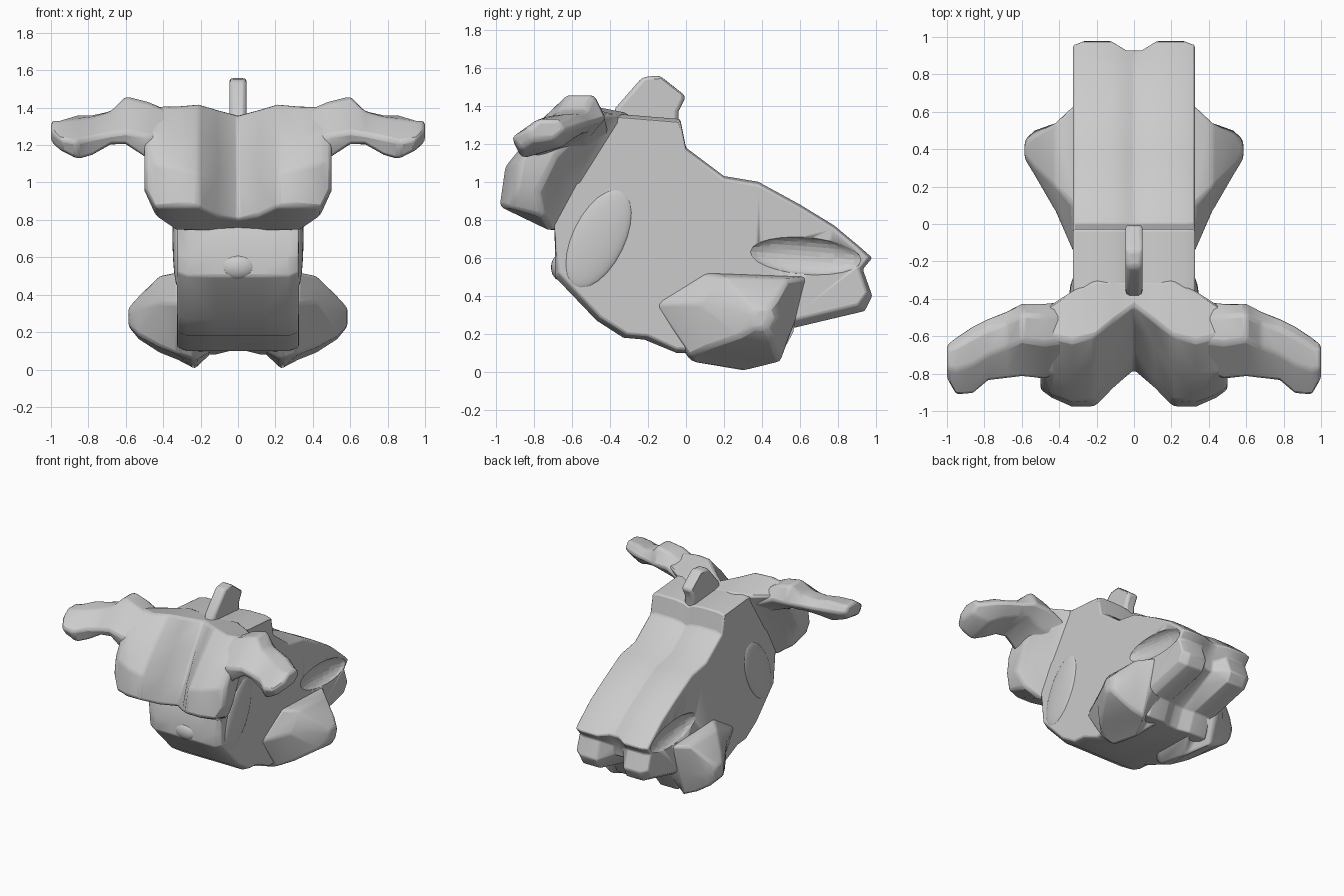
import bpy, bmesh


def loft(name, sections, mirror=True, bevel=0.02):
    """Skin a list of (x, [(y, z), ...]) outlines along x, then mirror."""
    bm = bmesh.new()
    rings = [[bm.verts.new((x, y, z)) for y, z in pts] for x, pts in sections]
    n = len(rings[0])
    for a, b in zip(rings, rings[1:]):
        for i in range(n):
            j = (i + 1) % n
            bm.faces.new((a[i], a[j], b[j], b[i]))
    if sections[0][0] != 0 or not mirror:
        bm.faces.new(rings[0])
    bm.faces.new(rings[-1][::-1])
    bmesh.ops.recalc_face_normals(bm, faces=bm.faces)
    if sum(f.normal.x for f in bm.faces if f.calc_center_median().x > 0.95 * sections[-1][0]) < 0:
        bmesh.ops.reverse_faces(bm, faces=bm.faces)
    bmesh.ops.triangulate(bm, faces=[f for f in bm.faces if len(f.verts) > 4])
    me = bpy.data.meshes.new(name)
    bm.to_mesh(me)
    bm.free()
    ob = bpy.data.objects.new(name, me)
    bpy.context.collection.objects.link(ob)
    if mirror:
        ob.modifiers.new("mirror", "MIRROR")
    if bevel:
        b = ob.modifiers.new("bevel", "BEVEL")
        b.width, b.segments = bevel, 2
        b.limit_method, b.angle_limit = "ANGLE", 0.5
    bpy.ops.object.select_all(action="DESELECT")
    ob.select_set(True)
    bpy.context.view_layer.objects.active = ob
    bpy.ops.object.shade_smooth_by_angle(angle=0.7)
    return ob


# Main body: sloping slab with a raised shoulder, tail split into two lobes
def back(drop):
    slope = [(-0.4, 1.36), (-0.03, 1.33), (0.0, 1.18), (0.2, 1.03),
             (0.38, 1.0), (0.6, 0.88), (0.78, 0.77), (0.9, 0.67)]
    return [(y, z - drop) for y, z in slope]


front = [(-0.05, 0.1), (-0.22, 0.17), (-0.33, 0.18), (-0.47, 0.27),
         (-0.69, 0.5), (-0.69, 0.6), (-0.66, 0.76), (-0.48, 1.15)]
front_side = [(-0.05, 0.12), (-0.2, 0.19), (-0.31, 0.2), (-0.45, 0.29),
              (-0.67, 0.52), (-0.68, 0.6), (-0.7, 0.78), (-0.6, 1.17)]
rear_mid = [(0.93, 0.61), (0.87, 0.5), (0.86, 0.42), (0.72, 0.35), (0.52, 0.25), (0.45, 0.1)]
rear_lobe = [(0.98, 0.6), (0.93, 0.54), (0.98, 0.4), (0.94, 0.32), (0.56, 0.23), (0.5, 0.08)]
rear_side = [(0.96, 0.6), (0.91, 0.54), (0.95, 0.42), (0.9, 0.35), (0.56, 0.27), (0.45, 0.12)]
body = loft("body", [(0.0, back(0.03) + rear_mid + front),
                     (0.04, back(0.01) + rear_mid + front),
                     (0.12, back(0) + rear_lobe + front),
                     (0.27, back(0) + rear_lobe + front),
                     (0.325, back(0.015) + rear_side + front_side)], bevel=0.01)

# Chest: two forward lobes meeting in a V
loft("chest", [
    (0.0, [(-0.3, 1.34), (-0.44, 1.36), (-0.54, 1.2), (-0.67, 0.98), (-0.79, 0.8), (-0.6, 0.74), (-0.3, 0.9)]),
    (0.11, [(-0.3, 1.35), (-0.52, 1.39), (-0.66, 1.22), (-0.82, 1.02), (-0.88, 0.82), (-0.62, 0.74), (-0.3, 0.9)]),
    (0.21, [(-0.3, 1.36), (-0.6, 1.42), (-0.77, 1.25), (-0.94, 1.05), (-0.98, 0.87), (-0.68, 0.74), (-0.3, 0.9)]),
    (0.33, [(-0.35, 1.35), (-0.63, 1.41), (-0.8, 1.25), (-0.95, 1.08), (-0.98, 0.87), (-0.71, 0.74), (-0.57, 1.0)]),
    (0.44, [(-0.42, 1.35), (-0.6, 1.41), (-0.8, 1.27), (-0.91, 1.1), (-0.93, 0.86), (-0.75, 0.82), (-0.66, 1.08)]),
    (0.5, [(-0.48, 1.34), (-0.6, 1.4), (-0.78, 1.28), (-0.87, 1.1), (-0.89, 0.98), (-0.78, 0.95), (-0.68, 1.14)]),
])

# Outstretched arms with drooping ends
loft("arm", [
    (0.3, [(-0.4, 1.25), (-0.5, 1.32), (-0.62, 1.36), (-0.76, 1.2), (-0.7, 1.1), (-0.5, 1.15)]),
    (0.48, [(-0.42, 1.33), (-0.49, 1.43), (-0.64, 1.43), (-0.83, 1.25), (-0.8, 1.12), (-0.52, 1.22)]),
    (0.6, [(-0.42, 1.33), (-0.48, 1.46), (-0.62, 1.46), (-0.82, 1.27), (-0.78, 1.2), (-0.52, 1.26)]),
    (0.68, [(-0.46, 1.32), (-0.53, 1.38), (-0.66, 1.38), (-0.83, 1.26), (-0.8, 1.2), (-0.55, 1.25)]),
    (0.78, [(-0.5, 1.31), (-0.56, 1.36), (-0.7, 1.35), (-0.84, 1.24), (-0.81, 1.14), (-0.6, 1.22)]),
    (0.86, [(-0.54, 1.3), (-0.6, 1.36), (-0.75, 1.34), (-0.91, 1.22), (-0.87, 1.12), (-0.65, 1.18)]),
    (0.95, [(-0.6, 1.28), (-0.65, 1.33), (-0.78, 1.33), (-0.92, 1.23), (-0.87, 1.17), (-0.68, 1.2)]),
    (1.0, [(-0.64, 1.27), (-0.67, 1.33), (-0.77, 1.33), (-0.83, 1.28), (-0.81, 1.22), (-0.7, 1.22)]),
])

# Folded hind legs
loft("hind_leg", [
    (0.14, [(-0.1, 0.3), (0.2, 0.5), (0.55, 0.5), (0.54, 0.24), (0.48, 0.09), (0.1, 0.1)]),
    (0.23, [(-0.16, 0.3), (0.1, 0.52), (0.6, 0.5), (0.55, 0.2), (0.3, 0.0), (0.03, 0.05)]),
    (0.32, [(-0.17, 0.36), (0.1, 0.52), (0.64, 0.5), (0.58, 0.28), (0.5, 0.05), (0.02, 0.08)]),
    (0.42, [(0.07, 0.36), (0.2, 0.5), (0.54, 0.49), (0.53, 0.26), (0.48, 0.09), (0.1, 0.12)]),
    (0.53, [(0.26, 0.32), (0.3, 0.39), (0.48, 0.39), (0.5, 0.28), (0.46, 0.16), (0.27, 0.18)]),
    (0.585, [(0.35, 0.29), (0.36, 0.33), (0.43, 0.33), (0.45, 0.29), (0.42, 0.23), (0.36, 0.23)]),
])

# Upright fin on the back
fin = [(-0.4, 1.3), (-0.37, 1.39), (-0.23, 1.55), (-0.14, 1.56), (0.0, 1.45), (-0.04, 1.37), (-0.04, 1.2)]
loft("back_fin", [(-0.045, fin), (0.045, fin)], mirror=False)


# Low swelling on each flank, a bump on the belly front, hollows above the thighs
def ellipsoid(name, loc, size, tilt=0.0):
    bpy.ops.mesh.primitive_uv_sphere_add(segments=24, ring_count=12, radius=1, location=loc)
    ob = bpy.context.object
    ob.name, ob.scale, ob.rotation_euler.x = name, size, tilt
    bpy.ops.object.shade_smooth()
    return ob


ellipsoid("belly_bump", (0, -0.66, 0.55), (0.1, 0.05, 0.07))
for side in (-1, 1):
    ellipsoid("flank_swelling", (side * 0.32, -0.46, 0.7), (0.03, 0.14, 0.28), -0.45)
    cutter = ellipsoid("thigh_hollow_cutter", (side * 0.34, 0.63, 0.61), (0.07, 0.3, 0.1), -0.08)
    cutter.hide_render = True
    cutter.display_type = "WIRE"
    cut = body.modifiers.new("thigh_hollow", "BOOLEAN")
    cut.object, cut.operation, cut.solver = cutter, "DIFFERENCE", "EXACT"
